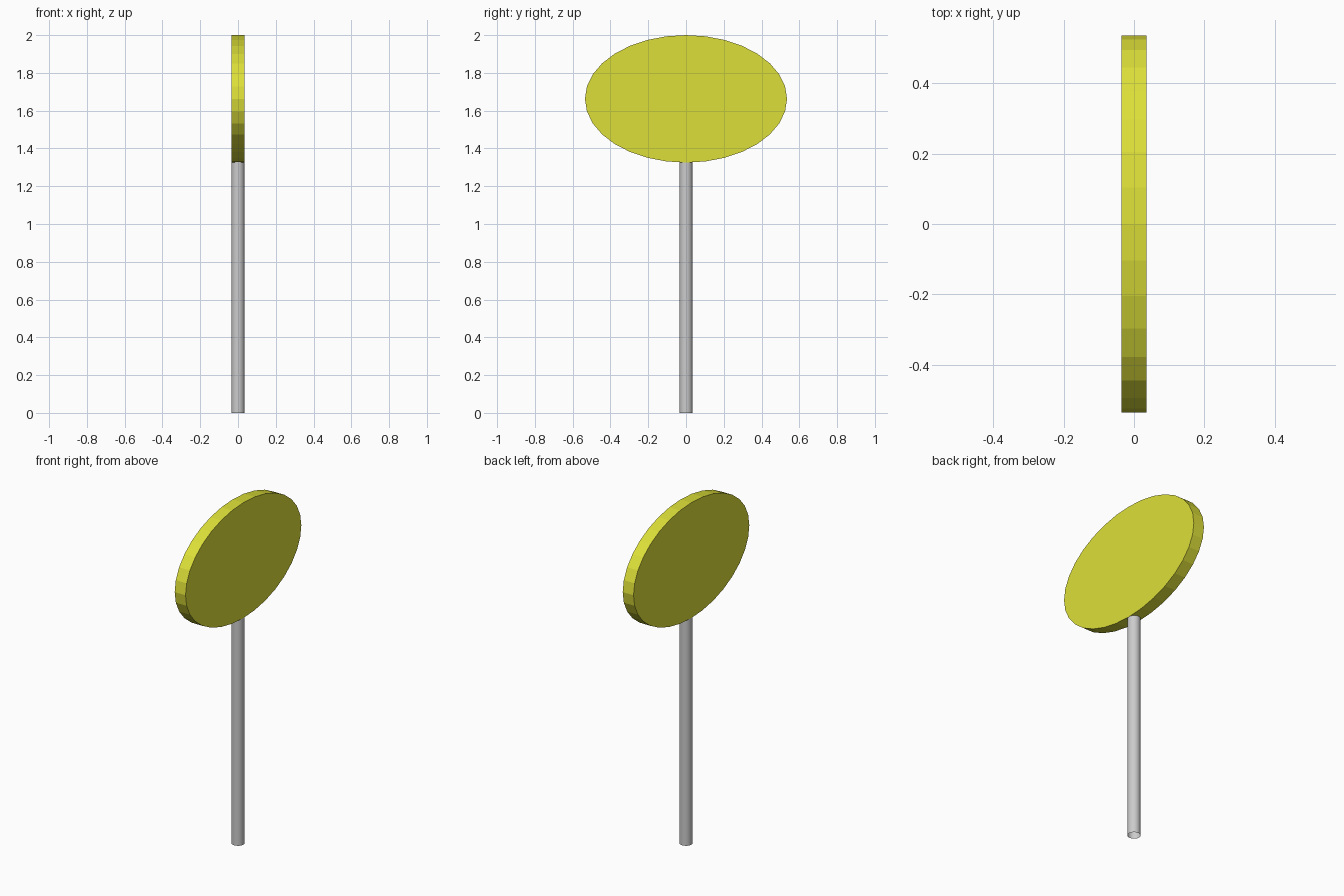
import bpy
import math

if "Cube" in bpy.data.objects:
    bpy.data.objects.remove(bpy.data.objects["Cube"])

# slim grey pole, open-ended tube
TOP = 1.33
bpy.ops.mesh.primitive_cylinder_add(vertices=16, radius=0.035, depth=TOP,
                                    end_fill_type='NOTHING', location=(0, 0, TOP / 2))
pole = bpy.context.object
pole.name = "pole"
bpy.ops.object.shade_smooth_by_angle(angle=math.radians(40))

# flat-faced oval sign plate, facing sideways along x
bpy.ops.mesh.primitive_cylinder_add(vertices=32, radius=1, depth=0.07,
                                    location=(0, 0, 1.6625),
                                    rotation=(0, math.pi / 2, 0))
plate = bpy.context.object
plate.name = "sign_plate"
plate.scale = (0.3375, 0.535, 1)
bpy.ops.object.transform_apply(location=False, rotation=True, scale=True)

# yellow paint
yellow = bpy.data.materials.new("yellow_paint")
yellow.diffuse_color = (0.72, 0.74, 0.04, 1)
yellow.use_nodes = True
yellow.node_tree.nodes["Principled BSDF"].inputs["Base Color"].default_value = yellow.diffuse_color
plate.data.materials.append(yellow)
